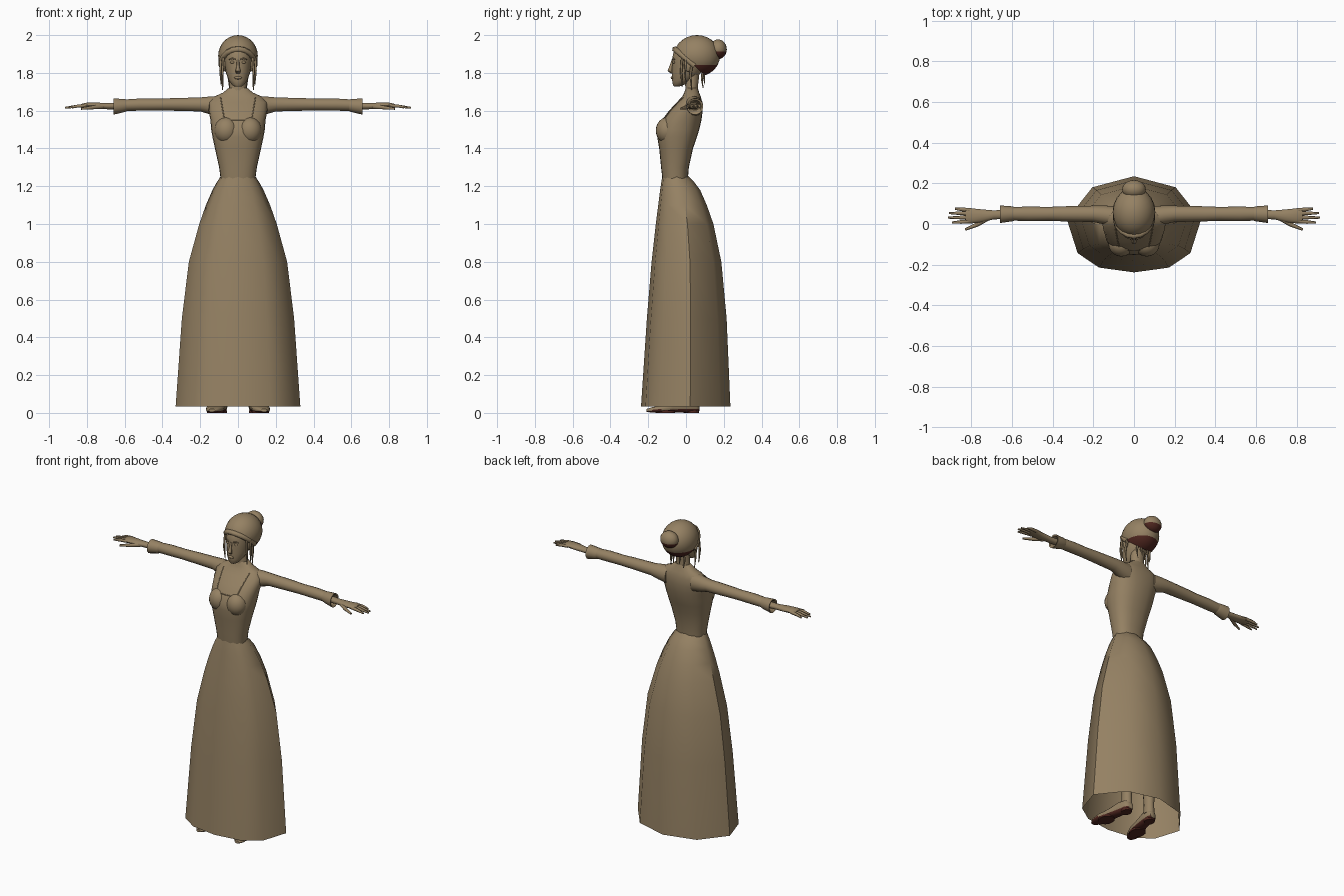
import bpy, bmesh, math
from mathutils import Vector
from mathutils.bvhtree import BVHTree

if "Cube" in bpy.data.objects:
    bpy.data.objects.remove(bpy.data.objects["Cube"])


def material(name, rgb):
    m = bpy.data.materials.new(name)
    m.use_nodes = True
    m.diffuse_color = (*rgb, 1)
    m.node_tree.nodes["Principled BSDF"].inputs["Base Color"].default_value = (*rgb, 1)
    return m


TAN = material("tan", (0.30, 0.22, 0.125))
DARK = material("dark red brown", (0.08, 0.02, 0.014))


def finish(name, bm, mirror=False, dark=None, angle=50):
    """Turn a bmesh into a smooth object; faces passing the dark rule get the second colour."""
    bmesh.ops.recalc_face_normals(bm, faces=bm.faces[:])
    bm.normal_update()
    for f in bm.faces:
        if dark and dark(f.normal, f.calc_center_median()):
            f.material_index = 1
    mesh = bpy.data.meshes.new(name)
    bm.to_mesh(mesh)
    bm.free()
    mesh.materials.append(TAN)
    if dark:
        mesh.materials.append(DARK)
    ob = bpy.data.objects.new(name, mesh)
    bpy.context.collection.objects.link(ob)
    bpy.ops.object.select_all(action='DESELECT')
    ob.select_set(True)
    bpy.context.view_layer.objects.active = ob
    bpy.ops.object.shade_smooth_by_angle(angle=math.radians(angle))
    if mirror:
        ob.modifiers.new("Mirror", 'MIRROR')
    return ob


def circle(n, p=1.0):
    """Unit outline, squarer for p below 1."""
    pts = []
    for i in range(n):
        c, s = math.cos(math.tau * i / n), math.sin(math.tau * i / n)
        pts.append((math.copysign(abs(c) ** p, c), math.copysign(abs(s) ** p, s)))
    return pts


def loft(name, rings, axis='z', outline=None, caps=True, **kw):
    """Skin rings of (centre, half width, half depth) placed across an axis."""
    outline = outline or circle(14)
    bm = bmesh.new()
    loops = []
    for c, a, b in rings:
        loop = []
        for u, v in outline:
            off = {'x': (0, u * a, v * b), 'y': (u * a, 0, v * b), 'z': (u * a, v * b, 0)}[axis]
            loop.append(bm.verts.new(Vector(c) + Vector(off)))
        loops.append(loop)
    n = len(outline)
    for lo, hi in zip(loops, loops[1:]):
        for i in range(n):
            j = (i + 1) % n
            bm.faces.new((lo[i], lo[j], hi[j], hi[i]))
    if caps:
        bm.faces.new(loops[0])
        bm.faces.new(loops[-1])
    return finish(name, bm, **kw)


def upright(rows):
    """Rows of z, half width, front y, back y become rings."""
    return [((0, (f + b) / 2, z), w, (b - f) / 2) for z, w, f, b in rows]


def ball(name, centre, size, cut=None, **kw):
    bm = bmesh.new()
    bmesh.ops.create_uvsphere(bm, u_segments=20, v_segments=14, radius=1)
    for v in bm.verts:
        v.co = Vector(centre) + Vector([a * b for a, b in zip(v.co, size)])
    if cut:
        bmesh.ops.bisect_plane(bm, geom=bm.verts[:] + bm.edges[:] + bm.faces[:],
                               plane_co=cut[0], plane_no=cut[1], clear_outer=True)
        bmesh.ops.holes_fill(bm, edges=[e for e in bm.edges if e.is_boundary])
    return finish(name, bm, **kw)


def tube(name, pts, radii, mirror=False, material=TAN):
    """Tapered curve tube through points."""
    cu = bpy.data.curves.new(name, 'CURVE')
    cu.dimensions = '3D'
    cu.bevel_depth = 1
    cu.bevel_resolution = 1
    cu.use_fill_caps = True
    sp = cu.splines.new('POLY')
    sp.points.add(len(pts) - 1)
    for q, p, r in zip(sp.points, pts, radii):
        q.co = (*p, 1)
        q.radius = r
    cu.materials.append(material)
    ob = bpy.data.objects.new(name, cu)
    bpy.context.collection.objects.link(ob)
    if mirror:
        ob.modifiers.new("Mirror", 'MIRROR')
    return ob


# Skirt: ten-sided bell, open at the hem
half = [(0.62, 0.77), (1, 0.1), (0.84, -0.6), (0.52, -0.9)]
bell = [(0, 1)] + half + [(0, -1)] + [(-x, y) for x, y in reversed(half)]
loft("skirt", upright([
    (0.035, 0.33, -0.238, 0.235), (0.5, 0.297, -0.207, 0.215), (0.8, 0.26, -0.182, 0.187),
    (1.0, 0.205, -0.16, 0.145), (1.1, 0.17, -0.147, 0.11), (1.18, 0.135, -0.137, 0.075),
    (1.22, 0.113, -0.131, 0.045), (1.255, 0.09, -0.125, 0.01)]), outline=bell, caps=False)

# Bodice rising into the shoulders and neck
torso = loft("bodice", upright([
    (1.24, 0.092, -0.125, 0.01), (1.3, 0.1, -0.132, 0.015), (1.4, 0.122, -0.142, 0.037),
    (1.46, 0.135, -0.152, 0.058), (1.5, 0.142, -0.15, 0.07), (1.55, 0.146, -0.128, 0.082),
    (1.6, 0.155, -0.09, 0.088), (1.645, 0.155, -0.048, 0.086), (1.675, 0.125, -0.02, 0.078),
    (1.695, 0.08, -0.01, 0.07), (1.72, 0.05, 0.0, 0.062)]), outline=circle(24, 0.85))
for side, label in ((1, "left"), (-1, "right")):
    ball(label + "_bust", (side * 0.062, -0.098, 1.495), (0.064, 0.062, 0.07))

# Square neckline laid on the bodice surface
surface = BVHTree.FromPolygons([v.co for v in torso.data.vertices],
                               [p.vertices for p in torso.data.polygons])
corners = [(-0.092, 1.67), (-0.072, 1.55), (0.072, 1.55), (0.092, 1.67)]
path = []
for (x0, z0), (x1, z1) in zip(corners, corners[1:]):
    for k in range(9):
        t = k / 8
        hit = surface.ray_cast(Vector((x0 + (x1 - x0) * t, -1, z0 + (z1 - z0) * t)), Vector((0, 1, 0)))[0]
        if hit:
            path.append(hit)
tube("neckline_trim", path, [0.003] * len(path))

# Sleeves with flared cuffs
loft("sleeves", [
    ((0.09, 0.035, 1.622), 0.052, 0.058), ((0.15, 0.045, 1.628), 0.046, 0.048),
    ((0.2, 0.05, 1.633), 0.04, 0.038), ((0.35, 0.05, 1.633), 0.037, 0.034),
    ((0.42, 0.05, 1.632), 0.034, 0.032), ((0.52, 0.05, 1.632), 0.036, 0.033),
    ((0.6, 0.05, 1.629), 0.033, 0.031)], axis='x', mirror=True)
loft("cuffs", [
    ((0.585, 0.05, 1.629), 0.032, 0.031), ((0.6, 0.05, 1.627), 0.037, 0.035),
    ((0.658, 0.048, 1.622), 0.043, 0.044), ((0.655, 0.048, 1.622), 0.034, 0.035),
    ((0.62, 0.048, 1.624), 0.024, 0.022)], axis='x', mirror=True)

# Hands, fingers and thumbs
loft("hands", [
    ((0.6, 0.048, 1.625), 0.023, 0.02), ((0.69, 0.045, 1.624), 0.022, 0.017),
    ((0.75, 0.04, 1.626), 0.032, 0.017), ((0.8, 0.04, 1.629), 0.037, 0.014),
    ((0.83, 0.042, 1.627), 0.034, 0.009)], axis='x', mirror=True)
for label, y, tip in (("index", 0.014, 0.895), ("middle", 0.033, 0.915),
                      ("ring", 0.051, 0.91), ("little", 0.068, 0.88)):
    tube(label + "_fingers", [(0.8, y, 1.628), (0.85, y + (y - 0.04) * 0.15, 1.624),
                              (tip, y + (y - 0.04) * 0.25, 1.616)], [0.01, 0.009, 0.005], True)
tube("thumbs", [(0.72, 0.03, 1.622), (0.77, -0.002, 1.617), (0.83, -0.027, 1.61)],
     [0.014, 0.011, 0.006], True)

# Neck and head
loft("neck", upright([(1.67, 0.056, -0.01, 0.068), (1.72, 0.044, -0.004, 0.063),
                      (1.82, 0.045, -0.012, 0.075)]))
loft("head", upright([
    (1.728, 0.018, -0.064, -0.035), (1.737, 0.032, -0.07, -0.01), (1.76, 0.049, -0.074, 0.03),
    (1.8, 0.064, -0.075, 0.08), (1.84, 0.071, -0.074, 0.1), (1.88, 0.075, -0.073, 0.11),
    (1.92, 0.073, -0.066, 0.12), (1.96, 0.055, -0.03, 0.11)]), outline=circle(18))

# Face
loft("nose", [((0, -0.07, 1.868), 0.006, 0.006), ((0, -0.079, 1.835), 0.008, 0.009),
              ((0, -0.086, 1.81), 0.014, 0.012), ((0, -0.074, 1.797), 0.01, 0.006)], outline=circle(8))
ball("lips", (0, -0.073, 1.774), (0.02, 0.008, 0.008))
for side, label in ((1, "left"), (-1, "right")):
    ball(label + "_eye", (side * 0.03, -0.064, 1.856), (0.012, 0.007, 0.007))
    ball(label + "_ear", (side * 0.075, 0.012, 1.84), (0.012, 0.02, 0.034))
tube("brows", [(0.014, -0.073, 1.872), (0.03, -0.069, 1.877), (0.048, -0.06, 1.87)],
     [0.003, 0.004, 0.002], True)

# Hair swept up to a bun, dark where it turns under
ball("hair", (0, 0.058, 1.89), (0.105, 0.122, 0.11),
     cut=((0, 0.02, 1.86), (0, -0.15, -0.16)),
     dark=lambda n, c: n.z < -0.4 and c.y > 0.05)
tube("hairline_roll", [(math.sin(a) * 0.088, 0.03 - math.cos(a) * 0.088, 1.85 + math.cos(a) * 0.075)
                       for a in [math.radians(d) for d in range(-100, 101, 20)]], [0.016] * 11)
ball("bun", (0, 0.17, 1.925), (0.058, 0.046, 0.052), dark=lambda n, c: n.z < -0.25)

# Loose strands by the ears and nape
for x, y, top, low in ((0.078, -0.02, 1.88, 1.725), (0.09, 0.0, 1.88, 1.74),
                       (0.082, 0.03, 1.85, 1.71), (0.045, 0.09, 1.82, 1.72), (0.02, 0.1, 1.82, 1.74)):
    tube("hair_strands", [(x, y, top), (x + 0.004, y - 0.006, (top + low) / 2), (x, y, low)],
         [0.007, 0.006, 0.002], True)

# Legs and shoes, soles dark
loft("legs", [((0.085, 0.035, 0.05), 0.03, 0.036), ((0.085, 0.035, 0.12), 0.028, 0.034),
              ((0.085, 0.04, 0.32), 0.045, 0.052), ((0.085, 0.0, 0.6), 0.055, 0.06)], mirror=True)
loft("shoes", [
    ((0.085, 0.072, 0.03), 0.018, 0.02), ((0.088, 0.055, 0.036), 0.032, 0.034),
    ((0.094, 0.0, 0.04), 0.033, 0.04), ((0.108, -0.07, 0.03), 0.04, 0.026),
    ((0.122, -0.13, 0.021), 0.048, 0.019), ((0.133, -0.18, 0.016), 0.036, 0.014),
    ((0.138, -0.208, 0.013), 0.016, 0.008)], axis='y', outline=circle(16, 0.8), mirror=True,
    dark=lambda n, c: n.z < -0.3)
for label, y, w in (("heels", 0.035, 0.03), ("front_soles", -0.11, 0.045)):
    loft(label, [((0.088 - min(y, 0) * 0.28, y, 0.0), w, w * 1.2),
                 ((0.088 - min(y, 0) * 0.28, y, 0.012), w, w * 1.2)], mirror=True, dark=lambda n, c: True)
